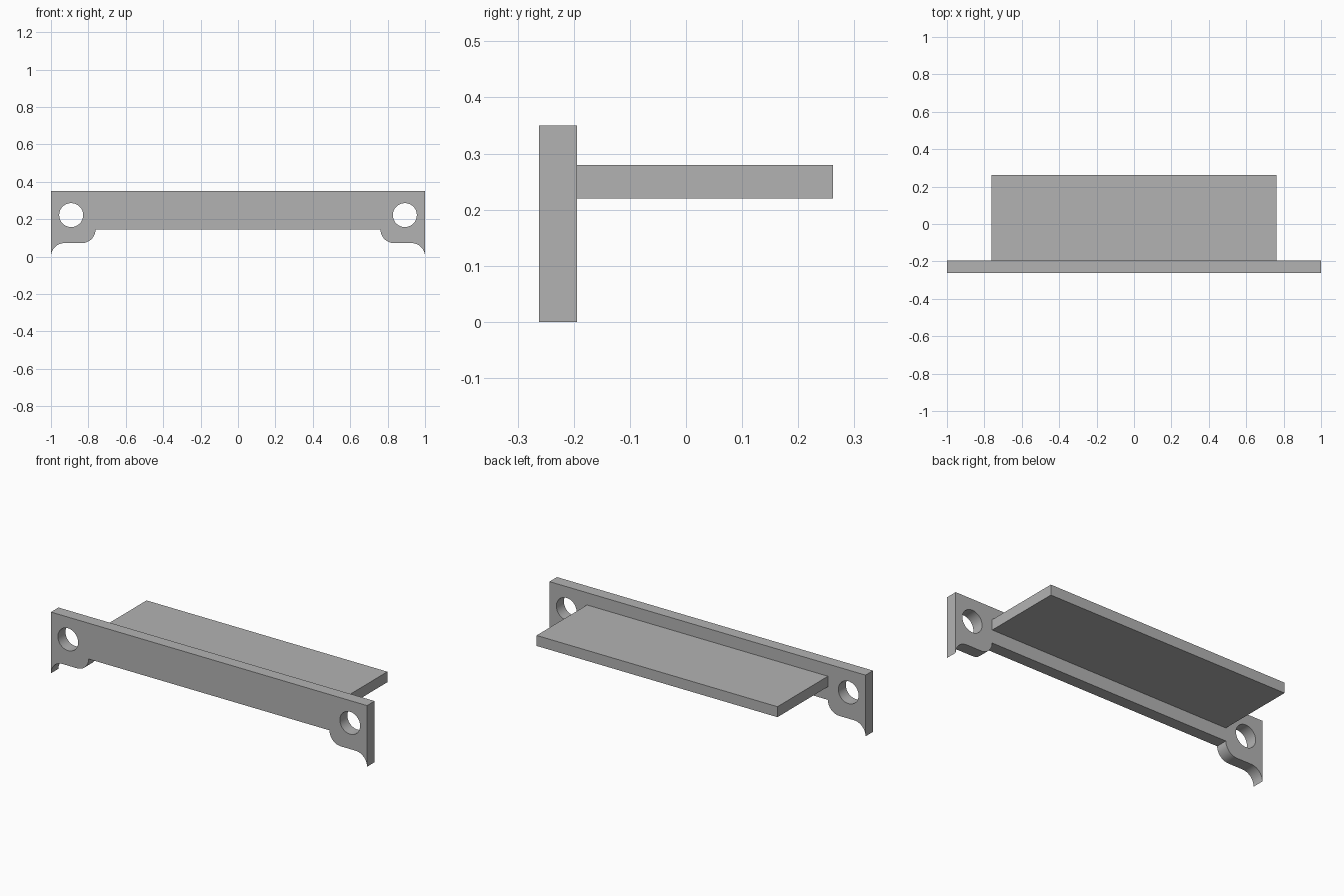
import bpy
import bmesh
from math import sin, cos, pi

cube = bpy.data.objects.get("Cube")
if cube:
    bpy.data.objects.remove(cube, do_unlink=True)

# Single grey finish
grey = bpy.data.materials.new("plain grey")
grey.use_nodes = True
colour = (0.45, 0.45, 0.45, 1)
grey.diffuse_color = colour
grey.node_tree.nodes["Principled BSDF"].inputs["Base Color"].default_value = colour

FRONT, BACK, DEPTH = -0.262, -0.194, 0.262
TOP, STEP = 0.35, 0.0725
SHELF_X = 0.762


def extrude_profile(name, points, y0, y1):
    """Extrude an x-z outline from y0 to y1."""
    bm = bmesh.new()
    face = bm.faces.new([bm.verts.new((x, y0, z)) for x, z in points])
    out = bmesh.ops.extrude_face_region(bm, geom=[face])
    moved = [v for v in out["geom"] if isinstance(v, bmesh.types.BMVert)]
    bmesh.ops.translate(bm, verts=moved, vec=(0, y1 - y0, 0))
    bmesh.ops.recalc_face_normals(bm, faces=bm.faces)
    mesh = bpy.data.meshes.new(name)
    bm.to_mesh(mesh)
    bm.free()
    mesh.materials.append(grey)
    obj = bpy.data.objects.new(name, mesh)
    bpy.context.collection.objects.link(obj)
    return obj


def arc(cx, cz, radius, start, end, steps=12):
    angles = [start + (end - start) * i / steps for i in range(steps + 1)]
    return [(cx + radius * cos(a), cz + radius * sin(a)) for a in angles]


# Front plate: curved lugs at both ends, mirrored across the centre
half = [(1, TOP)]
half += arc(1 - STEP, 0, STEP, 0, pi / 2)
half += arc(SHELF_X + STEP, 2 * STEP, STEP, 1.5 * pi, pi)
plate = extrude_profile("front_plate", half + [(-x, z) for x, z in reversed(half)], FRONT, BACK)

# Round mounting holes
for side in (-1, 1):
    cutter = extrude_profile("hole_cutter", arc(side * 0.892, 0.222, 0.064, 0, 2 * pi, 48)[:-1],
                             FRONT - 0.05, BACK + 0.05)
    cutter.hide_render = True
    hole = plate.modifiers.new("mounting_hole", "BOOLEAN")
    hole.operation = "DIFFERENCE"
    hole.solver = "EXACT"
    hole.object = cutter
    bpy.context.view_layer.objects.active = plate
    bpy.ops.object.modifier_apply(modifier=hole.name)
    bpy.data.objects.remove(cutter, do_unlink=True)

# Shelf behind the plate
shelf = extrude_profile("shelf", [(-SHELF_X, 0.22), (SHELF_X, 0.22), (SHELF_X, 0.28), (-SHELF_X, 0.28)],
                        BACK, DEPTH)

bpy.ops.object.select_all(action="DESELECT")
plate.select_set(True)
bpy.context.view_layer.objects.active = plate
bpy.ops.object.shade_smooth_by_angle(angle=pi / 6)
